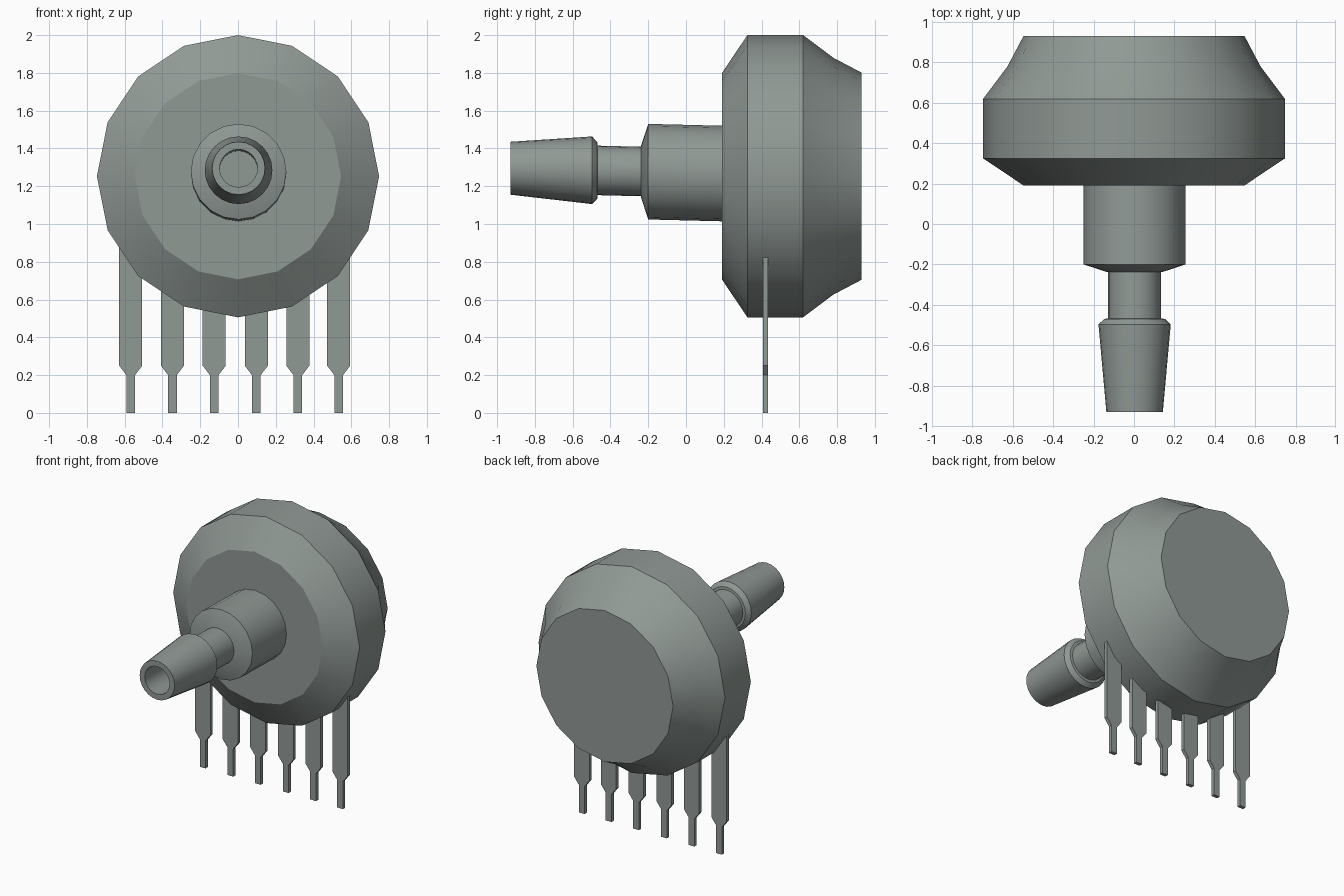
import bpy, bmesh, math

cube = bpy.data.objects.get("Cube")
if cube:
    bpy.data.objects.remove(cube, do_unlink=True)

grey = bpy.data.materials.new("grey green")
grey.use_nodes = True
COLOUR = (0.28, 0.32, 0.30, 1.0)
grey.diffuse_color = COLOUR
grey.node_tree.nodes["Principled BSDF"].inputs["Base Color"].default_value = COLOUR


def add_object(name, bm, smooth=True):
    bmesh.ops.recalc_face_normals(bm, faces=bm.faces)
    mesh = bpy.data.meshes.new(name)
    bm.to_mesh(mesh)
    bm.free()
    mesh.materials.append(grey)
    obj = bpy.data.objects.new(name, mesh)
    bpy.context.collection.objects.link(obj)
    if smooth:
        bpy.ops.object.select_all(action='DESELECT')
        obj.select_set(True)
        bpy.context.view_layer.objects.active = obj
        bpy.ops.object.shade_smooth_by_angle(angle=math.radians(25))
    return obj


def lathe(name, profile, sides, cx, cz, tilt=0.0):
    """Spin (y, radius) points about the y axis; tilt raises the axis towards the front."""
    bm = bmesh.new()
    rings = []
    for y, r in profile:
        z0 = cz - tilt * y
        rings.append([bm.verts.new((cx + r * math.sin(math.tau * i / sides), y,
                                    z0 + r * math.cos(math.tau * i / sides)))
                      for i in range(sides)])
    for a, b in zip(rings, rings[1:]):
        for i in range(sides):
            j = (i + 1) % sides
            bm.faces.new((a[i], a[j], b[j], b[i]))
    bm.faces.new(rings[0])
    bm.faces.new(rings[-1])
    return add_object(name, bm)


# Round sensor housing with bevelled front and flared-in back
lathe("housing", [(0.19, 0.546), (0.325, 0.747), (0.62, 0.747),
                  (0.78, 0.627), (0.93, 0.548)], 16, 0.0, 1.253)

# Thick collar, narrow neck, barbed tip and bore, on a slightly raised axis
AXIS = dict(cx=0.003, cz=1.272, tilt=0.025)
lathe("port_collar", [(0.25, 0.253), (-0.20, 0.253), (-0.237, 0.14)], 20, **AXIS)
lathe("port_nozzle", [(-0.20, 0.131), (-0.468, 0.131), (-0.47, 0.15), (-0.497, 0.179),
                      (-0.93, 0.140), (-0.93, 0.10), (-0.60, 0.10)], 24, **AXIS)

# Flat stepped pins: narrow foot, tapered shoulder, wide blade
half_outline = [(0.023, 0.0), (0.023, 0.20), (0.061, 0.25), (0.061, 0.94)]
outline = half_outline + [(-x, z) for x, z in reversed(half_outline)]
for n, px in enumerate((-0.568, -0.347, -0.126, 0.097, 0.317, 0.533)):
    top = 0.94 if n in (0, 5) else 0.80
    bm = bmesh.new()
    face = bm.faces.new([bm.verts.new((px + x, 0.407, min(z, top))) for x, z in outline])
    extruded = bmesh.ops.extrude_face_region(bm, geom=[face])["geom"]
    bmesh.ops.translate(bm, vec=(0, 0.026, 0),
                        verts=[v for v in extruded if isinstance(v, bmesh.types.BMVert)])
    add_object(f"pin_{n + 1}", bm, smooth=False)
